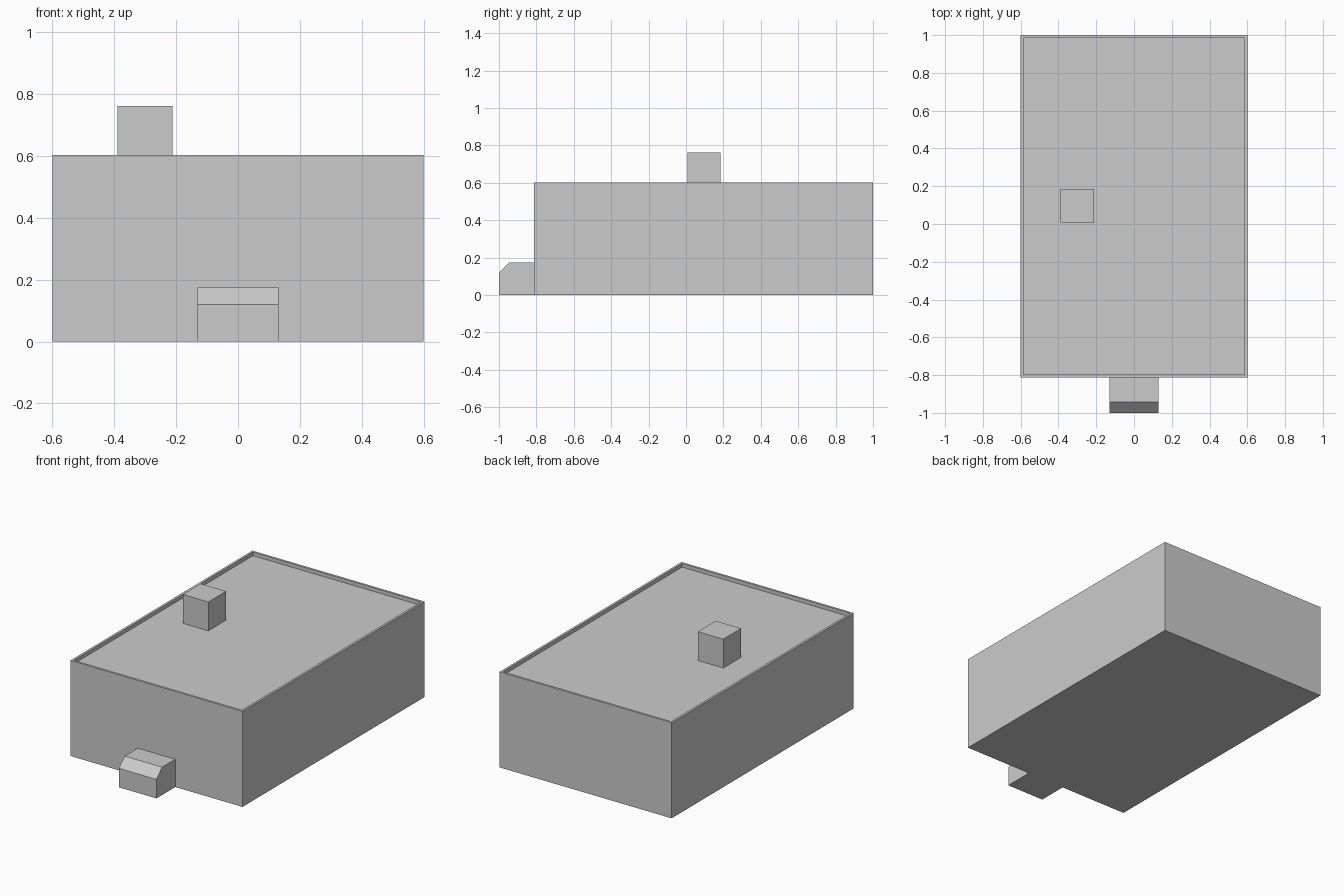
import bpy
import bmesh

cube = bpy.data.objects.get("Cube")
if cube:
    bpy.data.objects.remove(cube, do_unlink=True)

# Single plain grey for the whole building
grey = bpy.data.materials.new("plain_grey")
grey.use_nodes = True
color = (0.6, 0.6, 0.6, 1.0)
grey.diffuse_color = color
grey.node_tree.nodes["Principled BSDF"].inputs["Base Color"].default_value = color


def add_object(name, bm):
    bmesh.ops.recalc_face_normals(bm, faces=bm.faces)
    mesh = bpy.data.meshes.new(name)
    bm.to_mesh(mesh)
    bm.free()
    mesh.materials.append(grey)
    obj = bpy.data.objects.new(name, mesh)
    bpy.context.collection.objects.link(obj)
    return obj


def extruded(profile, offset):
    """Solid made by extruding a flat outline along an offset."""
    bm = bmesh.new()
    face = bm.faces.new([bm.verts.new(p) for p in profile])
    result = bmesh.ops.extrude_face_region(bm, geom=[face], use_keep_orig=True)
    moved = [v for v in result["geom"] if isinstance(v, bmesh.types.BMVert)]
    bmesh.ops.translate(bm, verts=moved, vec=offset)
    return bm


def box(x0, x1, y0, y1, z0, z1):
    outline = [(x0, y0, z0), (x1, y0, z0), (x1, y1, z0), (x0, y1, z0)]
    return extruded(outline, (0, 0, z1 - z0))


WALL_FRONT = -0.812
ROOF = 0.58
PARAPET = 0.603
RIM = 0.02

# Main block with a sunken flat roof behind a thin parapet
bm = box(-0.6, 0.6, WALL_FRONT, 1.0, 0, PARAPET)
bmesh.ops.recalc_face_normals(bm, faces=bm.faces)
top = max(bm.faces, key=lambda f: f.calc_center_median().z)
bmesh.ops.inset_region(bm, faces=[top], thickness=RIM)
bmesh.ops.translate(bm, verts=top.verts, vec=(0, 0, 0))
floor = bmesh.ops.extrude_face_region(bm, geom=[top])
bmesh.ops.delete(bm, geom=[top], context="FACES_ONLY")
lowered = [v for v in floor["geom"] if isinstance(v, bmesh.types.BMVert)]
bmesh.ops.translate(bm, verts=lowered, vec=(0, 0, ROOF - PARAPET))
add_object("main_block", bm)

# Rooftop chimney
add_object("chimney", box(-0.39, -0.212, 0.007, 0.185, ROOF, 0.762))

# Entrance porch with a sloped front edge
side = [(-1.0, 0), (WALL_FRONT, 0), (WALL_FRONT, 0.175), (-0.943, 0.175), (-1.0, 0.12)]
add_object("entrance_porch", extruded([(-0.131, y, z) for y, z in side], (0.262, 0, 0)))
